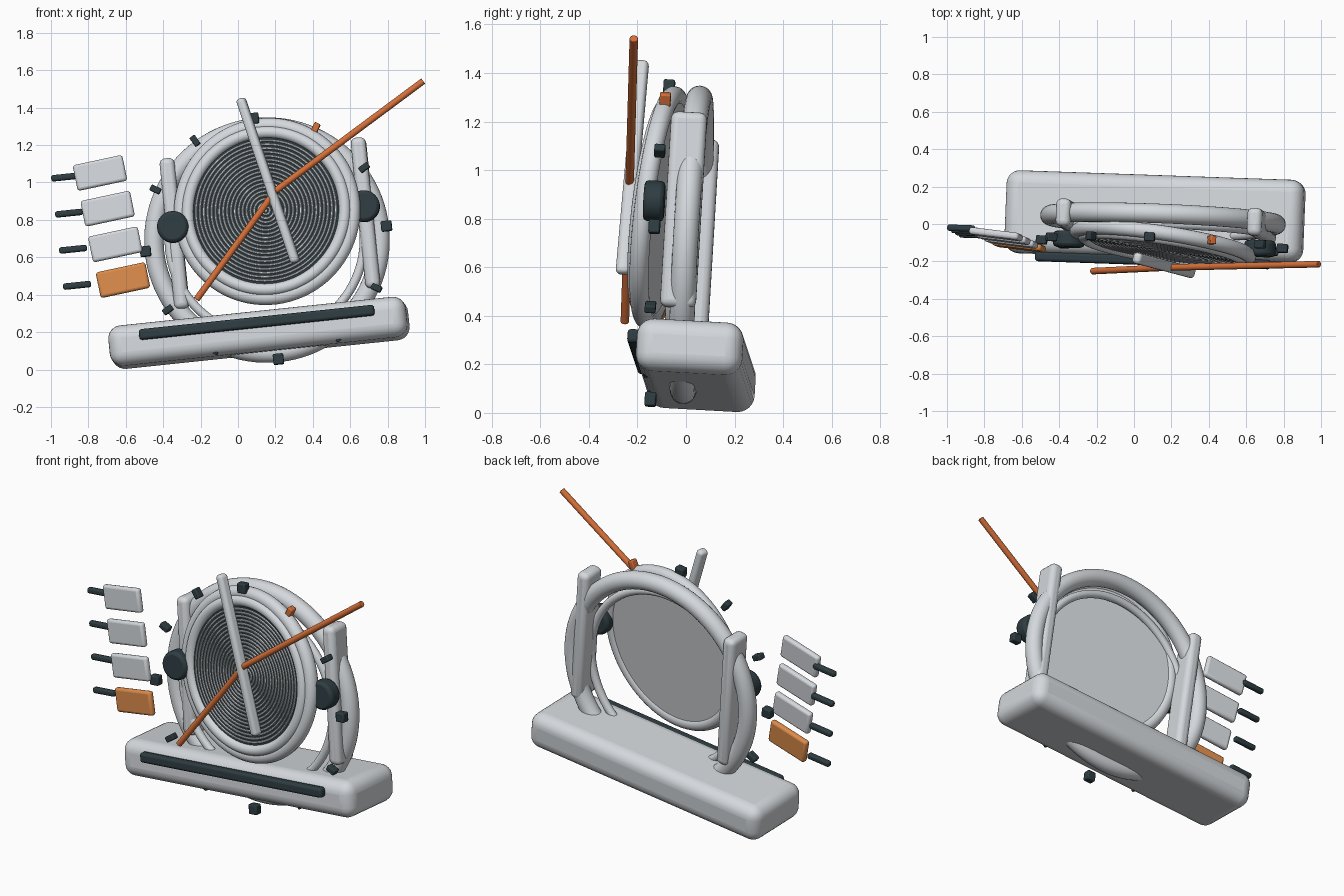
import bpy
import math
from math import radians
from mathutils import Matrix, Vector, Euler

if "Cube" in bpy.data.objects:
    bpy.data.objects.remove(bpy.data.objects["Cube"], do_unlink=True)


def material(name, rgb):
    m = bpy.data.materials.new(name)
    m.use_nodes = True
    m.diffuse_color = (*rgb, 1)
    bsdf = next(n for n in m.node_tree.nodes if n.type == "BSDF_PRINCIPLED")
    bsdf.inputs["Base Color"].default_value = (*rgb, 1)
    return m


GREY = material("light grey", (0.66, 0.69, 0.72))
DARK = material("dark slate", (0.027, 0.046, 0.054))
RUST = material("rust orange", (0.67, 0.16, 0.04))
AMBER = material("amber orange", (0.72, 0.26, 0.07))


def turn(x, y, z):
    return Euler((radians(x), radians(y), radians(z))).to_matrix().to_4x4()


# Shared leaning frame, centred on the big hoop
LEAN = turn(-3.2, -6, -2)
HOOP = Matrix.Translation((0.155, 0.022, 0.692)) @ LEAN
FACE_ON = turn(90, 0, 0)  # turns a z axis to face the front


def finish(name, mat, matrix, bevel=0, segments=3):
    ob = bpy.context.object
    ob.name = name
    ob.data.materials.append(mat)
    if bevel:
        mod = ob.modifiers.new("rounded edges", "BEVEL")
        mod.width, mod.segments = bevel, segments
        mod.limit_method = "ANGLE"
    bpy.ops.object.shade_smooth_by_angle(angle=radians(40))
    ob.matrix_world = matrix
    return ob


def box(name, size, mat, matrix, bevel=0.01, segments=3):
    bpy.ops.mesh.primitive_cube_add(size=1)
    bpy.context.object.data.transform(Matrix.Diagonal((*size, 1)))
    return finish(name, mat, matrix, bevel, segments)


def cylinder(name, radius, depth, mat, matrix, bevel=0, sides=48):
    bpy.ops.mesh.primitive_cylinder_add(radius=radius, depth=depth, vertices=sides)
    return finish(name, mat, matrix, bevel, 2)


def torus(name, major, minor, mat, matrix, sides=16):
    bpy.ops.mesh.primitive_torus_add(major_radius=major, minor_radius=minor,
                                     major_segments=96, minor_segments=sides)
    return finish(name, mat, matrix)


def at(position, rotation=LEAN):
    return Matrix.Translation(position) @ rotation


def between(a, b):
    """Matrix with z running from a to b, and the length."""
    a, b = Vector(a), Vector(b)
    quat = (b - a).to_track_quat("Z", "Y")
    return at((a + b) / 2, quat.to_matrix().to_4x4()), (b - a).length


# Base with its dark front strip
box("base", (1.60, 0.44, 0.217), GREY, at((0.112, 0.04, 0.196)), 0.07, 6)
box("base_strip", (1.265, 0.05, 0.057), DARK, at((0.1, -0.195, 0.252)), 0.015)

# Hoops
torus("main_hoop", 0.605, 0.052, GREY, HOOP @ FACE_ON, 24)
torus("thin_hoop", 0.522, 0.024, GREY,
      HOOP @ Matrix.Translation((0, -0.05, 0)) @ FACE_ON)

# Uprights and side knobs
for side, x, y, z in (("right", -0.339, 0.04, 0.725), ("left", 0.683, -0.01, 0.836)):
    box(side + "_upright", (0.08, 0.148, 0.81), GREY, at((x, y, z)), 0.03, 4)
    cylinder(side + "_knob", 0.084, 0.085, DARK,
             at((x - 0.009, y - 0.121, z + 0.037), LEAN @ FACE_ON), 0.017)

# Twelve markers around the hoop
for i in range(12):
    matrix = (HOOP @ turn(0, -30 * i, 0)
              @ Matrix.Translation((0.648, -0.13, 0)))
    if i % 3 == 0:
        box("large_marker", (0.058, 0.047, 0.056), DARK, matrix, 0.007, 2)
    else:
        box("small_marker", (0.058, 0.045, 0.034), RUST if i == 2 else DARK,
            matrix, 0.006, 2)

# Tilted round dial
DIAL = at((0.155, -0.105, 0.845), turn(-7, 0, -8.5) @ FACE_ON)


def raised(h):
    return DIAL @ Matrix.Translation((0, 0, h))


cylinder("dial_body", 0.475, 0.058, GREY, DIAL, sides=96)
torus("dial_rim", 0.464, 0.040, GREY, DIAL)
torus("dial_inner_rim", 0.424, 0.032, GREY, raised(0.025))
cylinder("dial_face", 0.41, 0.012, DARK, raised(0.028), sides=96)
for i in range(1, 19):
    torus("dial_groove_ring", 0.021 * i, 0.0062, GREY, raised(0.036), 6)
cylinder("dial_centre", 0.008, 0.02, GREY, raised(0.034), sides=16)

# Pale bar crossing the dial
matrix, length = between((0.308, -0.26, 0.572), (0.013, -0.182, 1.45))
box("cross_bar", (0.06, 0.05, length), GREY, matrix, 0.02, 4)

# Bent orange rod in two lengths
elbow = (0.20, -0.232, 0.955)
for name, end in (("upper_rod", (0.99, -0.215, 1.542)),
                  ("lower_rod", (-0.222, -0.252, 0.374))):
    matrix, length = between(elbow, end)
    cylinder(name, 0.0175, length, RUST, matrix, 0.003, 20)

# Column of four tabs with dark stems
TAB = turn(-3, -12, -7)
for i in range(4):
    x, z = -0.738 + 0.041 * i, 1.051 - 0.191 * i
    box("tab", (0.272, 0.038, 0.14), AMBER if i == 3 else GREY,
        at((x, -0.055 - 0.02 * i, z), TAB), 0.015)
    box("tab_stem", (0.15, 0.034, 0.034), DARK,
        at((-0.924 + 0.0212 * i, -0.022 - 0.012 * i, 1.029 - 0.193 * i)), 0.012)
